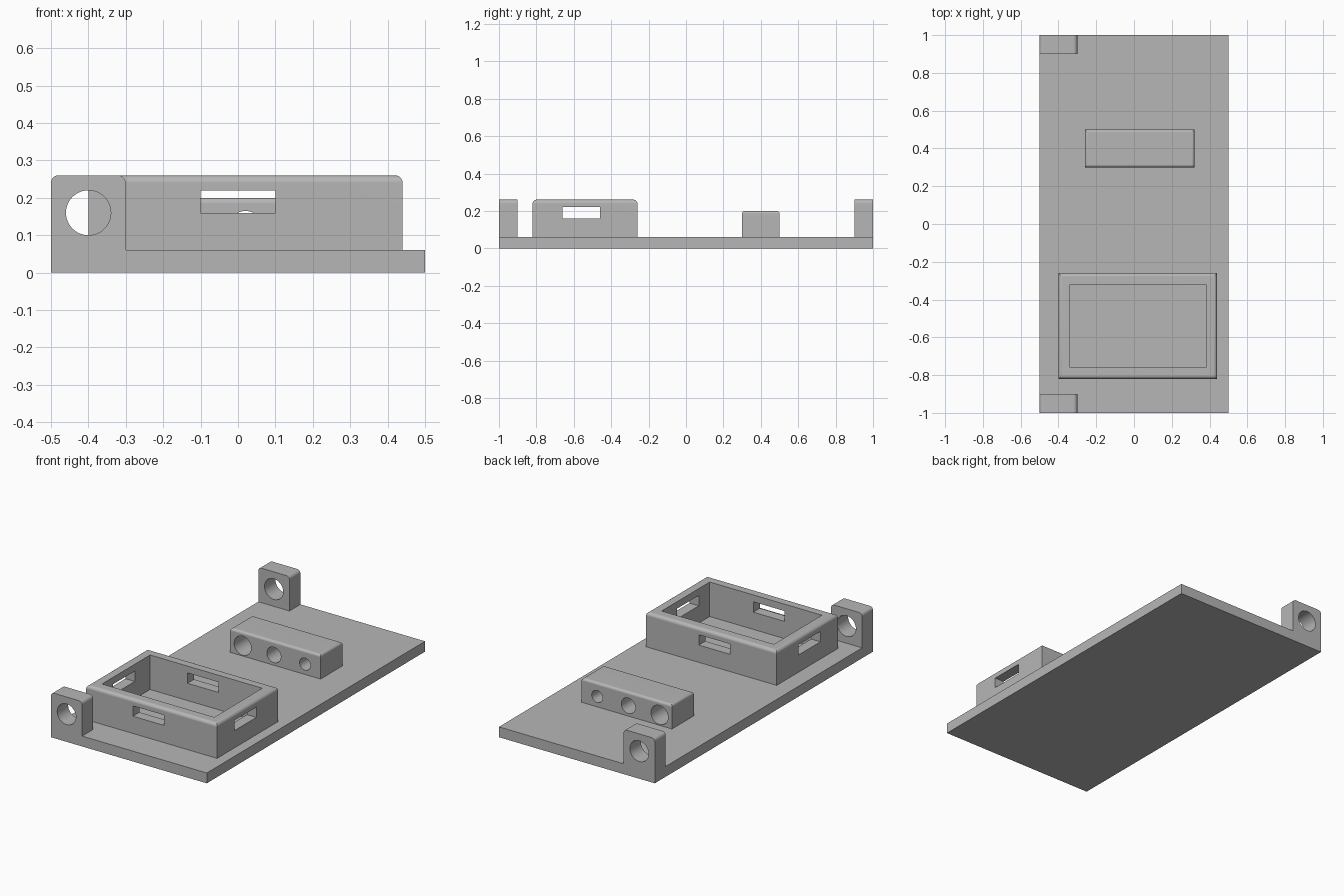
import bpy
import bmesh
import math
from mathutils import Matrix, Vector

if "Cube" in bpy.data.objects:
    bpy.data.objects.remove(bpy.data.objects["Cube"], do_unlink=True)

grey = bpy.data.materials.new("light grey")
grey.use_nodes = True
grey.diffuse_color = (0.47, 0.47, 0.47, 1)
grey.node_tree.nodes["Principled BSDF"].inputs["Base Color"].default_value = grey.diffuse_color


def make_object(name, bm):
    mesh = bpy.data.meshes.new(name)
    bmesh.ops.recalc_face_normals(bm, faces=bm.faces)
    bm.to_mesh(mesh)
    bm.free()
    mesh.materials.append(grey)
    obj = bpy.data.objects.new(name, mesh)
    bpy.context.collection.objects.link(obj)
    return obj


def box(name, x, y, z, radius=0, round_ends=True):
    """Box from ranges, with rounded top edges (optionally only those along y)."""
    bm = bmesh.new()
    bmesh.ops.create_cube(bm, size=1)
    lo, hi = Vector((x[0], y[0], z[0])), Vector((x[1], y[1], z[1]))
    bmesh.ops.transform(bm, verts=bm.verts,
                        matrix=Matrix.Translation((lo + hi) / 2) @ Matrix.Diagonal((hi - lo).to_4d()))
    if radius:
        top = [e for e in bm.edges if all(abs(v.co.z - z[1]) < 1e-4 for v in e.verts)
               and (round_ends or abs(e.verts[0].co.x - e.verts[1].co.x) < 1e-4)]
        bmesh.ops.bevel(bm, geom=top, offset=radius, segments=6, profile=0.5, affect='EDGES')
    return make_object(name, bm)


def rod(x, y, z, radius, length):
    """Round cutter running along y."""
    bm = bmesh.new()
    bmesh.ops.create_cone(bm, cap_ends=True, segments=48, radius1=radius, radius2=radius, depth=length,
                          matrix=Matrix.Translation((x, y, z)) @ Matrix.Rotation(math.pi / 2, 4, 'X'))
    return make_object("hole_cutter", bm)


def activate(obj):
    bpy.ops.object.select_all(action='DESELECT')
    obj.select_set(True)
    bpy.context.view_layer.objects.active = obj


def cut(obj, cutters):
    activate(obj)
    for cutter in cutters:
        cutter.hide_render = True
        mod = obj.modifiers.new("cut", 'BOOLEAN')
        mod.operation = 'DIFFERENCE'
        mod.solver = 'EXACT'
        mod.object = cutter
        bpy.ops.object.modifier_apply(modifier=mod.name)
        bpy.data.objects.remove(cutter, do_unlink=True)


def finish(obj):
    activate(obj)
    bpy.ops.object.shade_smooth_by_angle(angle=math.radians(30))
    mod = obj.modifiers.new("flat face normals", 'WEIGHTED_NORMAL')
    mod.keep_sharp = True


FLOOR = 0.06
TOP = 0.26

# Base plate
box("base_plate", (-0.5, 0.5), (-1, 1), (0, FLOOR))

# Corner lugs with round holes
for name, side in (("front_lug", -1), ("back_lug", 1)):
    lug = box(name, (-0.5, -0.3), sorted((side, side * 0.9)), (FLOOR, TOP), 0.02, round_ends=False)
    cut(lug, [rod(-0.4, side * 0.95, 0.16, 0.06, 0.3)])
    finish(lug)

# Open tray with a slot through each wall
tray = box("tray", (-0.4, 0.44), (-0.82, -0.26), (FLOOR, TOP), 0.02)
slot = (0.16, 0.22)
cut(tray, [
    box("pocket_cutter", (-0.34, 0.38), (-0.76, -0.32), (0, 0.4)),
    box("slot_cutter", (-0.1, 0.1), (-0.9, -0.2), slot),
    box("slot_cutter", (-0.5, 0.5), (-0.66, -0.46), slot),
])
finish(tray)

# Block with three holes of falling size
block = box("hole_block", (-0.26, 0.32), (0.3, 0.5), (FLOOR, 0.2), 0.015)
cut(block, [rod(-0.18 + 0.2 * i, 0.4, 0.12, 0.055 - 0.01 * i, 0.4) for i in range(3)])
finish(block)
